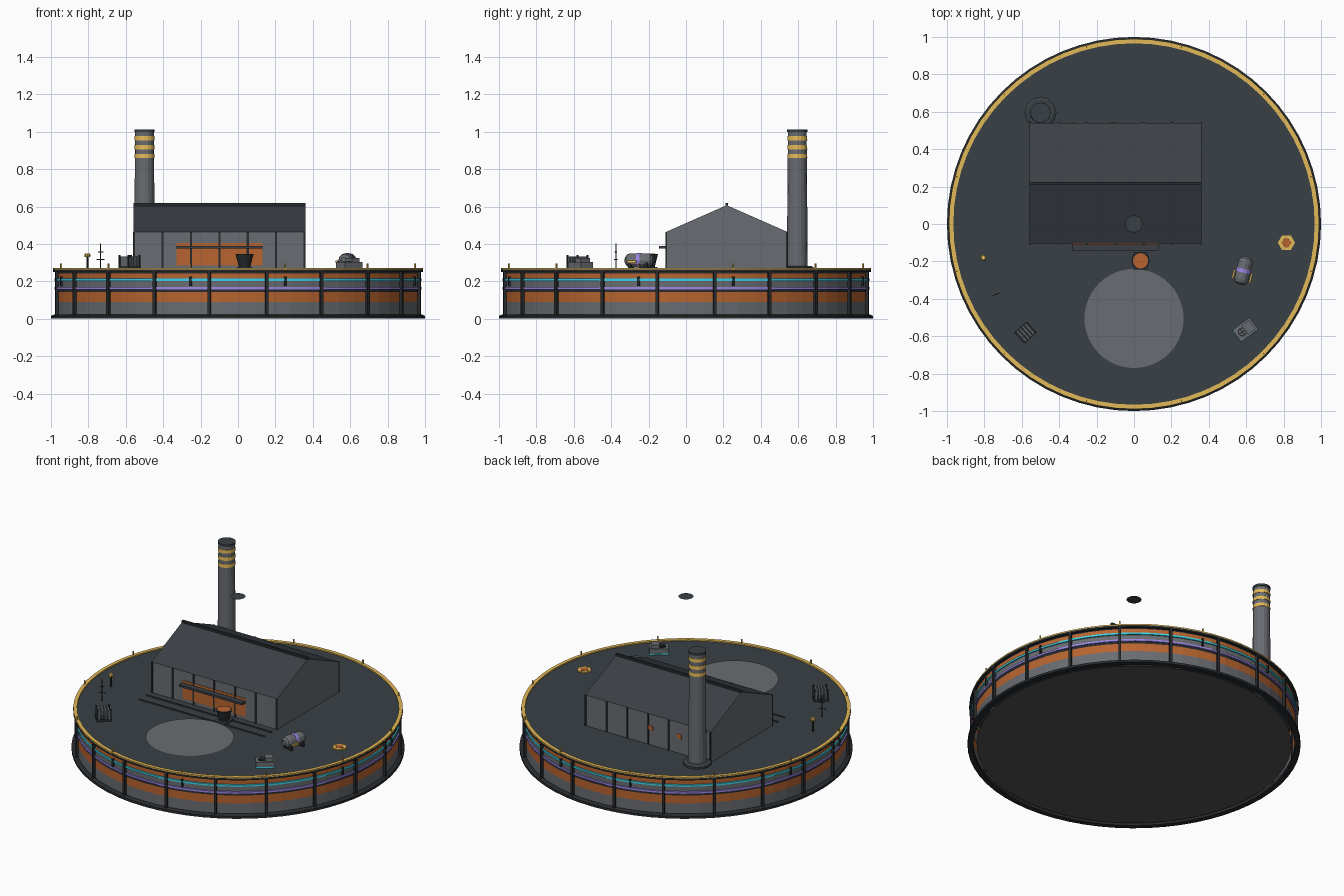
import bpy, bmesh, math
from mathutils import Matrix

cube = bpy.data.objects.get("Cube")
if cube:
    bpy.data.objects.remove(cube, do_unlink=True)


def material(name, hex_code):
    srgb = [int(hex_code[i:i + 2], 16) / 255 for i in (0, 2, 4)]
    linear = [c / 12.92 if c < 0.04 else ((c + 0.055) / 1.055) ** 2.4 for c in srgb]
    mat = bpy.data.materials.new(name)
    mat.use_nodes = True
    mat.diffuse_color = (*linear, 1)
    mat.node_tree.nodes["Principled BSDF"].inputs["Base Color"].default_value = (*linear, 1)
    return mat


deck_mat = material("deck slate", "394045")
roof_mat = material("roof slate", "3b4046")
dark = material("dark iron", "282b2e")
grey = material("concrete grey", "696c71")
yellow = material("safety yellow", "e4ba58")
orange = material("molten orange", "b8642f")
cyan = material("cyan glow", "40d8ec")
purple = material("purple glow", "9c88e8")
under = material("underside", "535353")


def finish(bm, name, mats, loc=(0, 0, 0), turn=0, fix_normals=True):
    if fix_normals:
        bmesh.ops.recalc_face_normals(bm, faces=bm.faces)
    mesh = bpy.data.meshes.new(name)
    bm.to_mesh(mesh)
    bm.free()
    for m in mats:
        mesh.materials.append(m)
    obj = bpy.data.objects.new(name, mesh)
    obj.location = loc
    obj.rotation_euler.z = turn
    bpy.context.collection.objects.link(obj)
    return obj


def lathe(name, profile, mats, loc=(0, 0, 0), sides=64, caps=True, rule=None):
    """Spin (radius, z) points round z; rule(z) picks the material slot."""
    bm = bmesh.new()
    rings = []
    for r, z in profile:
        rings.append([bm.verts.new((r * math.cos(a), r * math.sin(a), z))
                      for a in (math.tau * i / sides for i in range(sides))])
    for low, high in zip(rings, rings[1:]):
        for i in range(sides):
            j = (i + 1) % sides
            bm.faces.new((low[i], low[j], high[j], high[i]))
    if caps:
        bm.faces.new(rings[0][::-1])
        bm.faces.new(rings[-1])
    if rule:
        for f in bm.faces:
            f.material_index = rule(f.calc_center_median().z)
    return finish(bm, name, mats, loc, fix_normals=caps)


def disc(name, r, mat, loc, sides=48):
    bm = bmesh.new()
    bmesh.ops.create_circle(bm, cap_ends=True, segments=sides, radius=r)
    return finish(bm, name, [mat], loc)


def boxes(name, parts, mat, loc=(0, 0, 0), turn=0):
    """One object from (centre, size) boxes."""
    bm = bmesh.new()
    for centre, size in parts:
        bmesh.ops.create_cube(bm, size=1, matrix=Matrix.Translation(centre) @ Matrix.Diagonal((*size, 1)))
    return finish(bm, name, [mat], loc, turn)


def ring_boxes(name, count, offset, radius, z, size, mat):
    """Boxes repeated evenly round the platform."""
    bm = bmesh.new()
    for i in range(count):
        m = Matrix.Rotation(math.tau * i / count + offset, 4, 'Z') @ Matrix.Translation((radius, 0, z))
        bmesh.ops.create_cube(bm, size=1, matrix=m @ Matrix.Diagonal((*size, 1)))
    return finish(bm, name, [mat])


# Round platform: banded wall, foot ring, deck and underside
DECK = 0.262
BANDS = [(0.09, grey), (0.142, orange), (0.155, dark), (0.218, grey), (0.243, orange), (DECK, dark)]


def band_slot(z):
    return next(i for i, (top, _) in enumerate(BANDS) if z <= top)


lathe("drum_wall", [(0.974, 0.02)] + [(0.974, top) for top, _ in BANDS],
      [m for _, m in BANDS], caps=False, rule=band_slot)
lathe("foot_ring", [(0.965, 0), (1, 0), (1, 0.015), (0.985, 0.022), (0.965, 0.022), (0.965, 0)], [dark], caps=False)
lathe("deck_edge", [(0.974, 0.25), (0.99, 0.25), (0.99, DECK)], [dark], caps=False)
disc("deck", 0.99, deck_mat, (0, 0, DECK), 64)
disc("underside_plate", 0.945, under, (0, 0, 0.004), 64)
lathe("rim_rail", [(0.966, DECK), (0.989, DECK), (0.989, 0.27), (0.966, 0.27), (0.966, DECK)], [yellow], caps=False)
for name, mat, z in (("cyan_strip", cyan, 0.209), ("purple_strip", purple, 0.163)):
    lathe(name, [(0.974, z - 0.007), (0.981, z - 0.006), (0.981, z + 0.006), (0.974, z + 0.007)], [mat], caps=False)
ring_boxes("wall_posts", 20, math.radians(9), 0.979, 0.138, (0.02, 0.016, 0.236), dark)
ring_boxes("wall_hangers", 12, math.radians(15), 0.979, 0.2, (0.012, 0.012, 0.05), dark)
ring_boxes("rim_studs", 12, math.radians(15), 0.98, 0.279, (0.007, 0.007, 0.03), yellow)

# Foundry hall: gabled body, roof planes and ridge
X0, X1, Y0, Y1, EAVE, RIDGE = -0.56, 0.36, -0.105, 0.54, 0.465, 0.607
MID = (Y0 + Y1) / 2
CX = (X0 + X1) / 2
bm = bmesh.new()
section = [(Y0, DECK), (Y1, DECK), (Y1, EAVE), (MID, RIDGE), (Y0, EAVE)]
gable = bm.faces.new([bm.verts.new((X0, y, z)) for y, z in section])
extruded = bmesh.ops.extrude_face_region(bm, geom=[gable])["geom"]
bmesh.ops.translate(bm, vec=(X1 - X0, 0, 0), verts=[v for v in extruded if isinstance(v, bmesh.types.BMVert)])
bmesh.ops.recalc_face_normals(bm, faces=bm.faces)
for f in bm.faces:
    f.material_index = 1 if f.normal.z > 0.5 else 0
finish(bm, "foundry_hall", [grey, roof_mat])
boxes("roof_ridge", [((CX, MID, RIDGE + 0.003), (X1 - X0, 0.014, 0.016))], dark)

columns = []
for i in range(7):
    x = X0 + 0.004 + i * (X1 - X0 - 0.008) / 6
    for y in (Y0, Y1):
        columns.append(((x, y, (DECK + EAVE) / 2), (0.011, 0.009, EAVE - DECK)))
boxes("hall_columns", columns, dark)
boxes("furnace_opening", [((CX, Y0 - 0.001, 0.345), (0.46, 0.005, 0.12))], orange)
boxes("furnace_awning", [((CX, Y0 - 0.02, 0.383), (0.46, 0.04, 0.014))], roof_mat)
boxes("glowing_windows", [((x, Y1, 0.375), (0.03, 0.005, 0.03)) for x in (-0.33, -0.12)], orange)

# Smokestack
stack = (-0.5, 0.595, 0)
lathe("stack_foot", [(0.086, DECK), (0.086, 0.275), (0.07, 0.283)], [deck_mat], stack, 12)
lathe("smokestack", [(0.056, DECK), (0.05, 1.0)], [grey], stack, 16)
lathe("stack_cap", [(0.054, 0.998), (0.054, 1.013)], [deck_mat], stack, 16)
for i, z in enumerate((0.87, 0.917, 0.965)):
    lathe(f"stack_band_{i + 1}", [(0.0535, z - 0.011), (0.0525, z + 0.011)], [yellow], stack, 16)

# Floating plate high above the centre
disc("floating_plate", 0.045, deck_mat, (0, 0, 1.008), 24)

# Landing circle, rails and ladle
disc("landing_circle", 0.265, grey, (0, -0.505, DECK + 0.005))
boxes("ladle_rails", [((CX, y, DECK + 0.004), (0.92, 0.006, 0.008)) for y in (-0.16, -0.235)], roof_mat)
ladle = (0.035, -0.197, 0)
boxes("ladle_cart", [((0, 0, DECK + 0.008), (0.08, 0.09, 0.012))], roof_mat, ladle)
lathe("ladle", [(0.03, 0.275), (0.048, 0.345)], [dark], ladle, 14)
disc("molten_metal", 0.041, orange, (ladle[0], ladle[1], 0.347), 14)

# Storage tank on a cradle
tank_loc, tank_turn = (0.585, -0.25, 0.312), math.radians(76)


def along_x(obj, loc, turn):
    obj.matrix_world = Matrix.Translation(loc) @ Matrix.Rotation(turn, 4, 'Z') @ Matrix.Rotation(math.pi / 2, 4, 'Y')


caps = [(0.016, 0.077), (0.032, 0.066), (0.038, 0.048)]
tank = lathe("tank", [(r, -z) for r, z in caps] + [(r, z) for r, z in reversed(caps)], [grey], sides=12)
along_x(tank, tank_loc, tank_turn)
band = lathe("tank_band", [(0.04, -0.01), (0.04, 0.01)], [purple], sides=12)
along_x(band, tank_loc, tank_turn)
boxes("tank_legs", [((s * 0.045, 0, -0.03), (0.015, 0.07, 0.04)) for s in (-1, 1)], dark, tank_loc, tank_turn)
boxes("tank_chocks", [((-0.03, s * 0.047, -0.008), (0.05, 0.01, 0.014)) for s in (-1, 1)],
      yellow, tank_loc, tank_turn)

# Generator with fan and glowing base strip
gen, gen_turn = (0.595, -0.565, DECK), math.radians(37)
boxes("generator", [((0, 0, 0.02), (0.115, 0.08, 0.04)), ((0.022, 0, 0.05), (0.05, 0.06, 0.025))],
      grey, gen, gen_turn)
boxes("generator_strip", [((0, 0, 0.005), (0.118, 0.083, 0.009))], cyan, gen, gen_turn)
lathe("generator_fan", [(0.018, 0.302), (0.024, 0.302), (0.024, 0.306), (0.018, 0.306)], [dark],
      (0.579, -0.577, 0), 14, caps=False)
boxes("generator_blades", [((-0.02, 0, 0.042), (0.035, 0.006, 0.006)), ((-0.02, 0, 0.042), (0.006, 0.035, 0.006))],
      dark, gen, gen_turn)

# Slatted rack of bars
rack, rack_turn = (-0.58, -0.58, DECK), math.radians(42)
boxes("bar_rack", [((0, 0, 0.008), (0.09, 0.08, 0.016))]
      + [((x, y, 0.04), (0.008, 0.008, 0.076)) for x in (-0.04, 0.04) for y in (-0.035, 0.035)], dark, rack, rack_turn)
boxes("rack_bars", [((-0.028 + i * 0.019, 0, 0.042), (0.011, 0.074, 0.058)) for i in range(4)], grey, rack, rack_turn)

# Valve wheel: flat hexagonal ring with a four-pointed hub
wheel = (0.815, -0.1, DECK)
lathe("valve_wheel", [(0.024, 0), (0.046, 0), (0.046, 0.007), (0.024, 0.007), (0.024, 0)],
      [yellow], wheel, 6, caps=False)
lathe("valve_hub", [(0.03, 0.002), (0.03, 0.009)], [orange], wheel, 4)

# Lamp post and antenna
lamp = (-0.805, -0.18, 0)
lathe("lamp_post", [(0.006, DECK), (0.005, 0.336)], [dark], lamp, 8)
lathe("lamp_head", [(0.014, 0.33), (0.017, 0.341), (0.012, 0.35)], [yellow], lamp, 8)
boxes("antenna", [((0, 0, 0.07), (0.005, 0.005, 0.14)), ((0, 0, 0.055), (0.045, 0.004, 0.004)),
                  ((0, 0, 0.095), (0.03, 0.004, 0.004))], dark, (-0.735, -0.375, DECK), math.radians(20))
